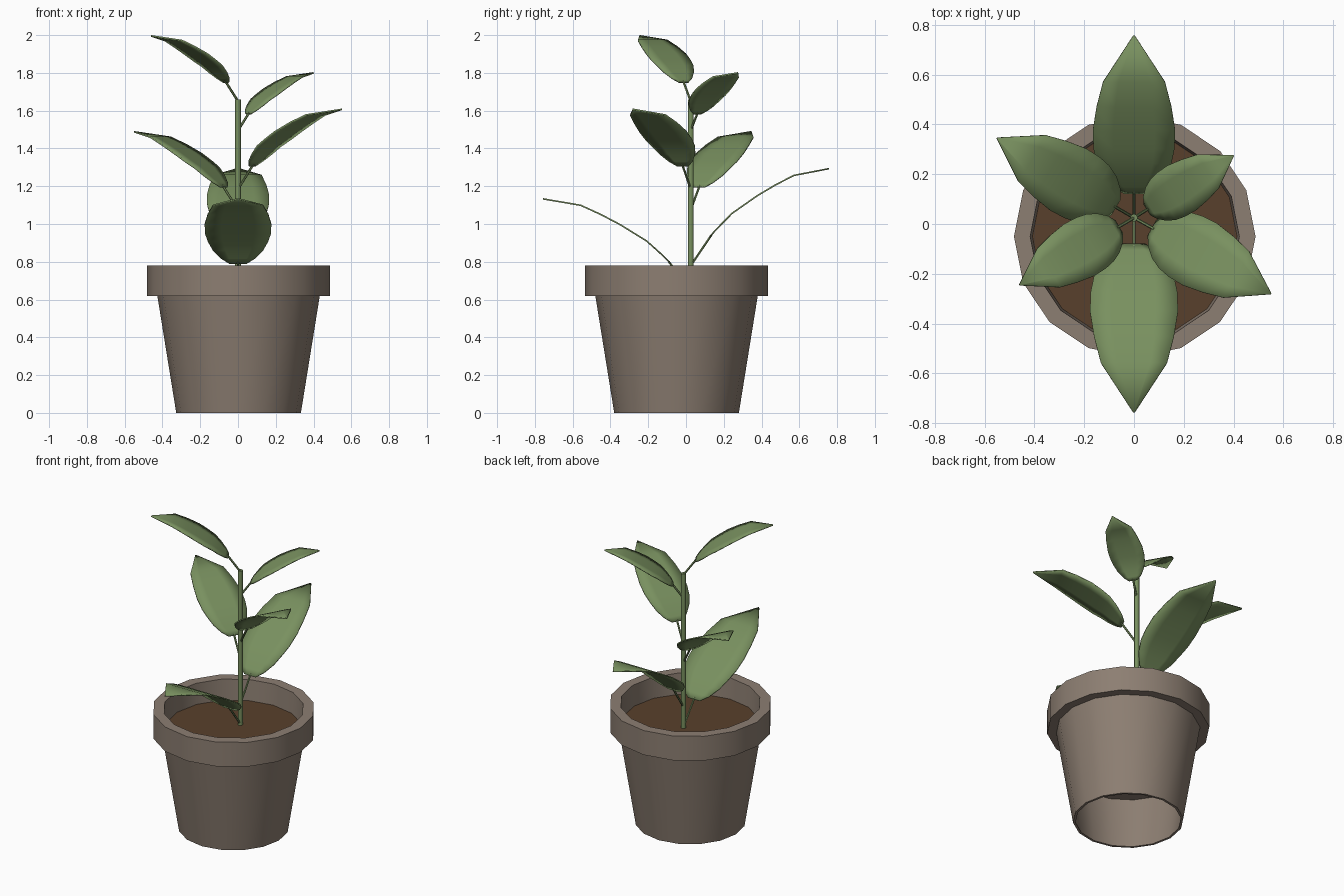
import bpy, bmesh, math
from mathutils import Vector

if "Cube" in bpy.data.objects:
    bpy.data.objects.remove(bpy.data.objects["Cube"])


def material(name, rgb):
    m = bpy.data.materials.new(name)
    m.diffuse_color = (*rgb, 1)
    m.use_nodes = True
    m.node_tree.nodes["Principled BSDF"].inputs["Base Color"].default_value = m.diffuse_color
    return m


GREEN = material("leaf green", (0.19, 0.28, 0.115))
CLAY = material("grey brown clay", (0.265, 0.21, 0.168))
EARTH = material("dark soil", (0.098, 0.051, 0.025))


def make_object(name, verts, faces, mat, angle=35, fix=True):
    me = bpy.data.meshes.new(name)
    me.from_pydata(verts, [], faces)
    bm = bmesh.new()
    bm.from_mesh(me)
    bmesh.ops.remove_doubles(bm, verts=bm.verts, dist=1e-5)
    if fix:
        bmesh.ops.recalc_face_normals(bm, faces=bm.faces)
    bm.to_mesh(me)
    bm.free()
    ob = bpy.data.objects.new(name, me)
    bpy.context.collection.objects.link(ob)
    me.materials.append(mat)
    bpy.ops.object.select_all(action='DESELECT')
    ob.select_set(True)
    bpy.context.view_layer.objects.active = ob
    bpy.ops.object.shade_smooth_by_angle(angle=math.radians(angle))
    return ob


def lathe(name, profile, centre, sides, mat):
    verts, faces = [], []
    for r, z in profile:
        for i in range(sides):
            a = math.tau * i / sides
            verts.append((centre[0] + r * math.cos(a), centre[1] + r * math.sin(a), z))
    for k in range(len(profile) - 1):
        for i in range(sides):
            j = (i + 1) % sides
            faces.append((k * sides + i, k * sides + j, (k + 1) * sides + j, (k + 1) * sides + i))
    # close the ends with flat caps
    faces.append(tuple(range(sides)))
    faces.append(tuple(range((len(profile) - 1) * sides, len(profile) * sides)))
    return make_object(name, verts, faces, mat)


def tube(name, p, q, r, sides, mat):
    p, q = Vector(p), Vector(q)
    rot = (q - p).to_track_quat('Z', 'Y')
    ring = [rot @ Vector((r * math.cos(math.tau * i / sides), r * math.sin(math.tau * i / sides), 0))
            for i in range(sides)]
    verts = [p + v for v in ring] + [q + v for v in ring]
    faces = [(i, (i + 1) % sides, sides + (i + 1) % sides, sides + i) for i in range(sides)]
    faces += [tuple(range(sides)), tuple(range(sides, 2 * sides))]
    return make_object(name, verts, faces, mat, 50)


# Pot: tapered wall with a thick rim, hollow underneath
POT = (0.003, -0.05)
pot = lathe("pot", [(0.365, 0.35), (0.315, 0.0), (0.33, 0.0), (0.43, 0.62), (0.485, 0.62),
                    (0.485, 0.78), (0.42, 0.78), (0.408, 0.60)], POT, 16, CLAY)

# Soil
lathe("soil", [(0.41, 0.62), (0.412, 0.645)], POT, 16, EARTH)

# Stem
STEM = Vector((0, 0.025, 0))
tube("stem", STEM + Vector((0, 0, 0.62)), STEM + Vector((0, 0, 1.66)), 0.0155, 8, GREEN)

# Leaf shape: share of reach, share of rise, half width relative to reach
SHAPE = [(0.135, 0.29, 0.055), (0.17, 0.35, 0.115), (0.23, 0.44, 0.17), (0.30, 0.54, 0.205),
         (0.38, 0.62, 0.222), (0.48, 0.72, 0.226), (0.61, 0.83, 0.205), (0.745, 0.93, 0.17), (1.0, 1.0, 0.004)]


def leaf(name, tip, start_z):
    base = STEM + Vector((0, 0, start_z))
    tip = Vector(tip)
    flat = Vector((tip.x - base.x, tip.y - base.y, 0))
    reach, rise = flat.length, tip.z - start_z
    side = Vector((-flat.y, flat.x, 0)).normalized()
    verts, faces = [], []
    for s, h, w in SHAPE:
        c = base + flat * s + Vector((0, 0, rise * h))
        verts += [c + side * (w * reach * k) for k in (-1, -0.5, 0, 0.5, 1)]
    for r in range(len(SHAPE) - 1):
        for c in range(4):
            a = r * 5 + c
            faces.append((a, a + 5, a + 6, a + 1))
    ob = make_object(name, verts, faces, GREEN, 40, fix=False)
    mod = ob.modifiers.new("thickness", 'SOLIDIFY')
    mod.thickness = 0.008
    mod.offset = 0
    # Leaf stalk
    end = base + flat * 0.15 + Vector((0, 0, rise * 0.315))
    tube(name + "_stalk", base, end, 0.0065, 6, GREEN)


leaf("leaf_back", (0, 0.757, 1.293), 0.78)
leaf("leaf_front", (0, -0.757, 1.133), 0.65)
leaf("leaf_left_back", (-0.55, 0.345, 1.488), 1.075)
leaf("leaf_right_front", (0.55, -0.28, 1.607), 1.185)
leaf("leaf_right_back", (0.40, 0.275, 1.80), 1.495)
leaf("leaf_left_front", (-0.46, -0.245, 1.996), 1.65)

# Flip any leaf sheet that faces down, so all tops point up
for ob in bpy.data.objects:
    if ob.name.startswith("leaf") and not ob.name.endswith("stalk"):
        if sum(p.normal.z for p in ob.data.polygons) < 0:
            ob.data.flip_normals()

# Open the pot top: drop the cap hidden just below the soil
bm = bmesh.new()
bm.from_mesh(pot.data)
caps = [f for f in bm.faces if len(f.verts) == 16 and f.calc_center_median().z > 0.5]
bmesh.ops.delete(bm, geom=caps, context='FACES_ONLY')
bm.to_mesh(pot.data)
bm.free()
